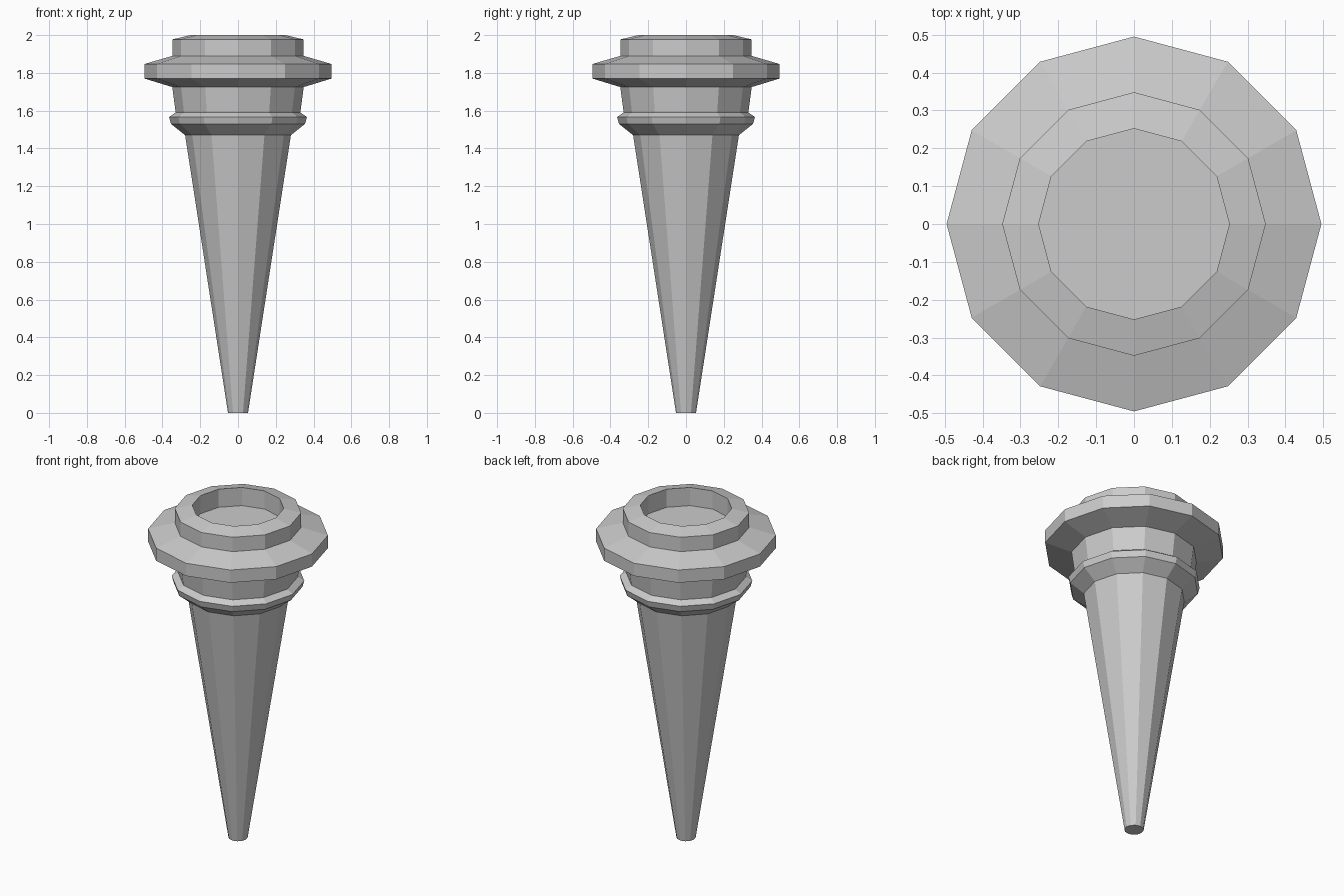
import bpy, bmesh
from math import cos, sin, tau

if "Cube" in bpy.data.objects:
    bpy.data.objects.remove(bpy.data.objects["Cube"])

SIDES = 12


def lathe(name, profile):
    """Revolve (radius, z) points round z, capping both ends."""
    bm = bmesh.new()
    rings = [[bm.verts.new((r * cos(tau * i / SIDES), r * sin(tau * i / SIDES), z))
              for i in range(SIDES)] for r, z in profile]
    for low, high in zip(rings, rings[1:]):
        for i in range(SIDES):
            j = (i + 1) % SIDES
            bm.faces.new((low[i], low[j], high[j], high[i]))
    bm.faces.new(rings[0][::-1])
    bm.faces.new(rings[-1])
    bmesh.ops.recalc_face_normals(bm, faces=bm.faces)
    mesh = bpy.data.meshes.new(name)
    bm.to_mesh(mesh)
    bm.free()
    obj = bpy.data.objects.new(name, mesh)
    bpy.context.collection.objects.link(obj)
    return obj


# Tapered shaft, lower bead, flared neck, wide flange and recessed cup
shaft = [(0.053, 0), (0.28, 1.47)]
bead = [(0.355, 1.53), (0.365, 1.567), (0.33, 1.59)]
neck_and_flange = [(0.348, 1.725), (0.495, 1.77), (0.495, 1.847), (0.348, 1.89)]
cup = [(0.348, 1.977), (0.252, 2.0), (0.252, 1.89)]
lathe("tapered_torch_body", shaft + bead + neck_and_flange + cup)
